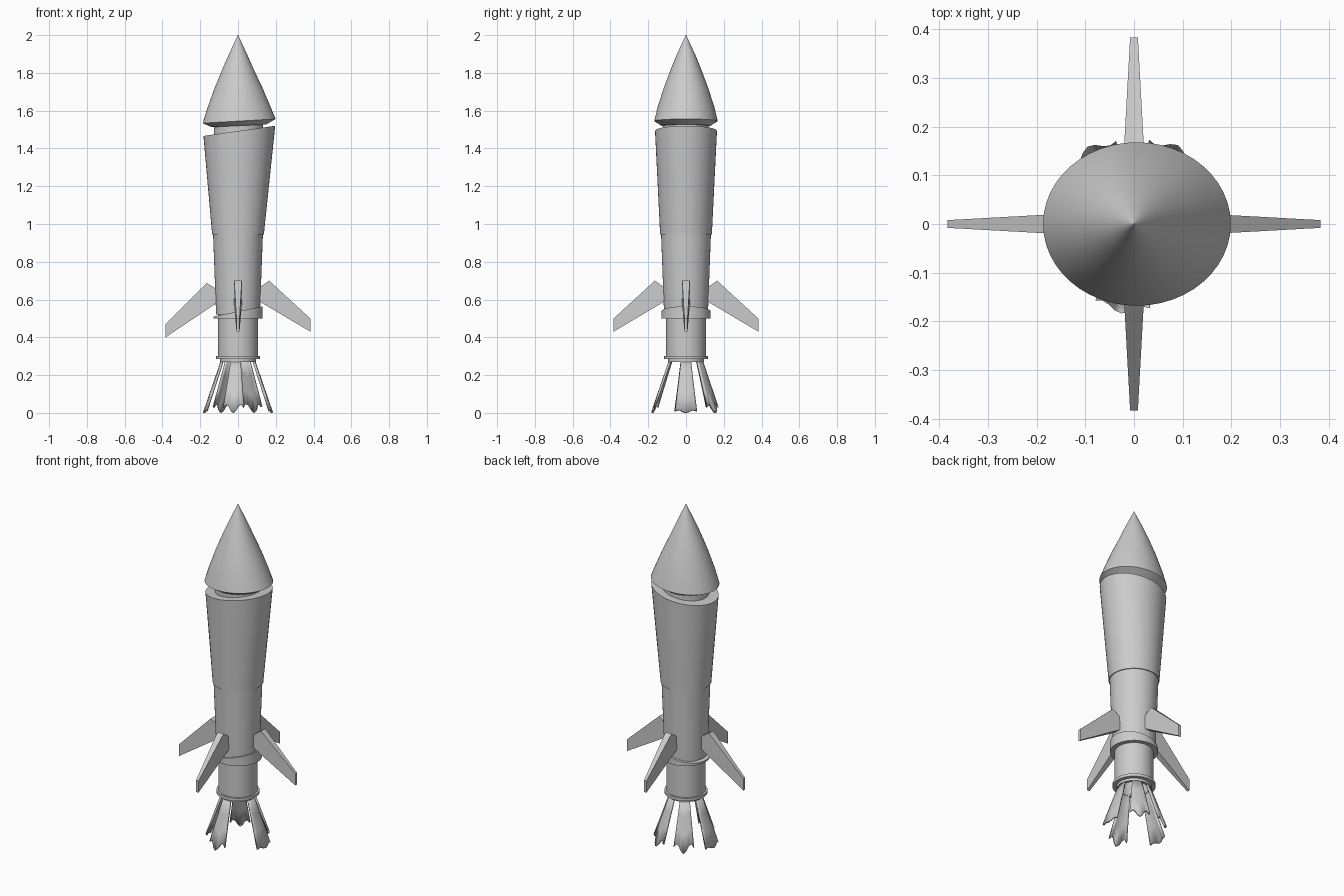
import bpy, bmesh, math
from math import cos, sin, pi, radians

if "Cube" in bpy.data.objects:
    bpy.data.objects.remove(bpy.data.objects["Cube"])

SIDES = 48


def make_object(name, verts, faces, smooth=True):
    mesh = bpy.data.meshes.new(name)
    mesh.from_pydata(verts, [], faces)
    bm = bmesh.new()
    bm.from_mesh(mesh)
    bmesh.ops.recalc_face_normals(bm, faces=bm.faces)
    bm.to_mesh(mesh)
    bm.free()
    obj = bpy.data.objects.new(name, mesh)
    bpy.context.collection.objects.link(obj)
    if smooth:
        bpy.ops.object.select_all(action='DESELECT')
        bpy.context.view_layer.objects.active = obj
        obj.select_set(True)
        bpy.ops.object.shade_smooth_by_angle(angle=radians(25))
    return obj


def loft(name, rings):
    """Skin oval rings (rx, ry, z, tilt, x centre) and cap both ends."""
    verts, faces = [], []
    for rx, ry, z, tilt, cx in rings:
        for i in range(SIDES):
            a = 2 * pi * i / SIDES
            verts.append((cx + rx * cos(a), ry * sin(a), z + tilt * cos(a)))
    for r in range(len(rings) - 1):
        for i in range(SIDES):
            j = (i + 1) % SIDES
            faces.append((r * SIDES + i, r * SIDES + j,
                          (r + 1) * SIDES + j, (r + 1) * SIDES + i))
    faces.append(tuple(range(SIDES)))
    faces.append(tuple(range((len(rings) - 1) * SIDES, len(rings) * SIDES)))
    return make_object(name, verts, faces)


def round_rings(profile):
    return [(r, r, z, 0, 0) for r, z in profile]


# Nose cone: oval at the base, round at the tip, with a bevelled underside
loft("nose_cone", [
    (.145, .13, 1.52, .007, .005), (.193, .168, 1.545, .011, .006),
    (.166, .150, 1.62, .006, .004), (.127, .118, 1.72, .003, .002),
    (.085, .082, 1.815, 0, 0), (.052, .052, 1.89, 0, 0), (.001, .001, 2.0, 0, 0)])

# Neck between nose and body
loft("neck", [(.13, .12, 1.45, .02, .003), (.13, .12, 1.525, .007, .003)])

# Upper body flares upward to a slanted oval rim
loft("upper_body", [(.137, .137, .945, 0, 0), (.19, .164, 1.493, .027, .007)])

# Middle body
loft("middle_body", round_rings([(.116, .52), (.132, .95)]))

# Collar with a slanted top edge
loft("collar", [(.13, .13, .50, 0, 0), (.13, .13, .537, .027, 0)])

# Engine section with flange and hollow nozzle
loft("engine", round_rings([
    (.078, .40), (.078, .27), (.095, .27), (.095, .285), (.116, .285),
    (.116, .302), (.105, .302), (.105, .52)]))


# Swept tapering fins: (distance, height, half thickness)
def fin(name, angle, drop):
    outline = [(.10, .655, .022), (.165, .70, .02), (.383, .50, .008),
               (.383, .43, .008), (.10, .598, .022)]
    verts = []
    for side in (-1, 1):
        for d, z, t in outline:
            y = side * t
            verts.append((d * cos(angle) - y * sin(angle),
                          d * sin(angle) + y * cos(angle), z - drop * d / .383))
    n = len(outline)
    faces = [tuple(range(n)), tuple(range(n, 2 * n))]
    faces += [(i, (i + 1) % n, n + (i + 1) % n, n + i) for i in range(n)]
    make_object(name, verts, faces, smooth=False)


for i, drop in enumerate((0, 0, .03, 0)):
    fin(f"fin_{i + 1}", i * pi / 2, drop)


# Exhaust flaps: curved splayed plates with a ragged lower edge
def flap(name, angle, ragged):
    cols, rows = 8, 3
    verts, faces = [], []
    for r in range(rows + 1):
        t = r / rows
        for c in range(cols + 1):
            u = 2 * c / cols - 1
            end = ragged * (.5 + .5 * sin(4.5 * u - 1.5))
            z = .285 + (end - .285) * t
            radius = .18 - .098 * z / .285
            a = angle + u * (.30 + .03 * t)
            verts.append((radius * cos(a), radius * sin(a), z))
    w = cols + 1
    for r in range(rows):
        for c in range(cols):
            k = r * w + c
            faces.append((k, k + 1, k + w + 1, k + w))
    obj = make_object(name, verts, faces)
    thick = obj.modifiers.new("thickness", 'SOLIDIFY')
    thick.thickness = .012
    thick.offset = 0


for i, (deg, ragged) in enumerate(((0, .015), (61, .05), (121, .05),
                                   (181, .015), (262, .045))):
    flap(f"exhaust_flap_{i + 1}", radians(deg), ragged)
